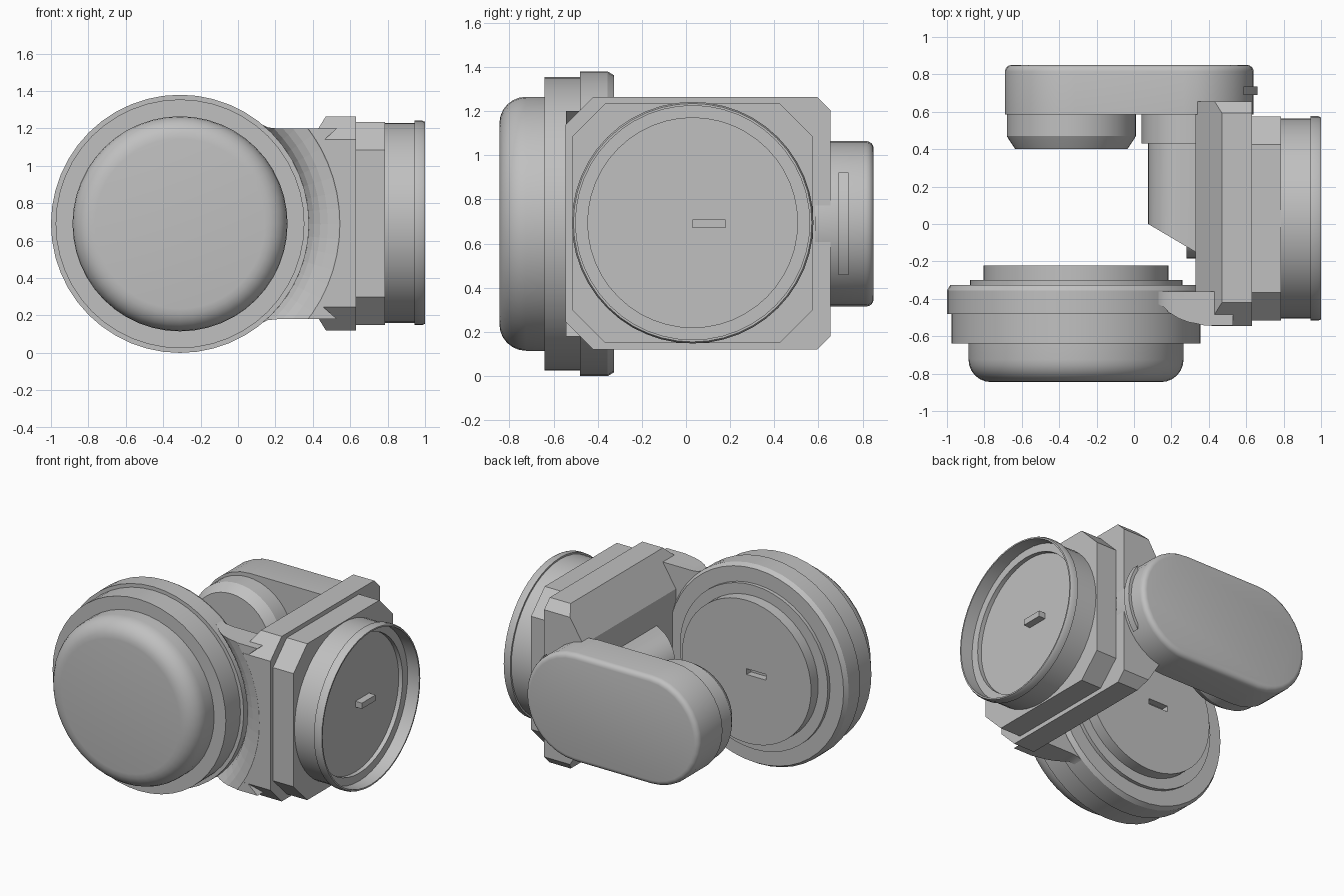
import bpy, bmesh, math

if "Cube" in bpy.data.objects:
    bpy.data.objects.remove(bpy.data.objects["Cube"])

grey = bpy.data.materials.new("light_grey")
grey.diffuse_color = (0.53, 0.53, 0.53, 1)
grey.use_nodes = True
grey.node_tree.nodes["Principled BSDF"].inputs["Base Color"].default_value = grey.diffuse_color


def finish(bm, name, helper=False, angle=25):
    bmesh.ops.remove_doubles(bm, verts=bm.verts, dist=1e-5)
    bmesh.ops.recalc_face_normals(bm, faces=bm.faces)
    me = bpy.data.meshes.new(name)
    bm.to_mesh(me)
    bm.free()
    ob = bpy.data.objects.new(name, me)
    bpy.context.collection.objects.link(ob)
    me.materials.append(grey)
    if helper:
        ob.hide_render = True
        ob.hide_set(True)
    else:
        bpy.ops.object.select_all(action='DESELECT')
        ob.select_set(True)
        bpy.context.view_layer.objects.active = ob
        bpy.ops.object.shade_smooth_by_angle(angle=math.radians(angle))
    return ob


def lathe(name, profile, axis, a, b, n=48, helper=False):
    """Revolve (radius, position) points about the x axis (a=y, b=z) or y axis (a=x, b=z)."""
    bm = bmesh.new()
    rings = []
    for r, t in profile:
        ring = []
        for i in range(n):
            u, v = a + r * math.cos(math.tau * i / n), b + r * math.sin(math.tau * i / n)
            ring.append(bm.verts.new((t, u, v) if axis == 'x' else (u, t, v)))
        rings.append(ring)
    for p, q in zip(rings, rings[1:]):
        for i in range(n):
            j = (i + 1) % n
            bm.faces.new((p[i], p[j], q[j], q[i]))
    bm.faces.new(rings[0])
    bm.faces.new(rings[-1])
    return finish(bm, name, helper)


def prism(name, pts, axis, lo, hi, helper=False, bevel=None):
    """Extrude a 2D outline: axis x -> (y,z), y -> (x,z), z -> (x,y)."""
    def place(p, t):
        return {'x': (t, p[0], p[1]), 'y': (p[0], t, p[1]), 'z': (p[0], p[1], t)}[axis]
    bm = bmesh.new()
    v0 = [bm.verts.new(place(p, lo)) for p in pts]
    v1 = [bm.verts.new(place(p, hi)) for p in pts]
    bm.faces.new(v0)
    top = bm.faces.new(v1)
    for i in range(len(pts)):
        j = (i + 1) % len(pts)
        bm.faces.new((v0[i], v0[j], v1[j], v1[i]))
    if bevel:
        bmesh.ops.recalc_face_normals(bm, faces=bm.faces)
        bmesh.ops.bevel(bm, geom=list(top.edges), offset=bevel, segments=4,
                        profile=0.5, affect='EDGES')
    return finish(bm, name, helper)


def boolean(ob, cutter, op):
    m = ob.modifiers.new(op.lower(), 'BOOLEAN')
    m.object, m.operation, m.solver = cutter, op, 'EXACT'


def box(x0, x1, z0, z1):
    return [(x0, z0), (x1, z0), (x1, z1), (x0, z1)]


def octagon(a0, a1, b0, b1, c0, c1):
    """Rectangle with corner cuts: c0 on the low-a side, c1 on the high-a side."""
    return [(a0 + c0, b0), (a1 - c1, b0), (a1, b0 + c1), (a1, b1 - c1),
            (a1 - c1, b1), (a0 + c0, b1), (a0, b1 - c0), (a0, b0 + c0)]


def arc(cx, cz, r, start, end, n=16):
    angles = [math.radians(start + (end - start) * i / n) for i in range(n + 1)]
    return [(cx + r * math.cos(t), cz + r * math.sin(t)) for t in angles]


def stadium(x0, x1, z, r):
    return arc(x1, z, r, -90, 90) + arc(x0, z, r, 90, 270)


def round_edge(r, t, rad, direction, n=6):
    """Quarter round from the side wall to an end face at position t."""
    return [(r - rad + rad * math.cos(k * math.pi / 2 / n),
             t - direction * rad + direction * rad * math.sin(k * math.pi / 2 / n))
            for k in range(n + 1)]


CX, CZ = -0.31, 0.69

# Front joint: domed cap, stepped housing and rear flange
lathe("front_cap", [(0.575, -0.6)] + round_edge(0.575, -0.845, 0.12, -1), 'y', CX, CZ)
lathe("front_housing", [(0.665, -0.64), (0.665, -0.48), (0.69, -0.48), (0.69, -0.355),
                        (0.672, -0.325), (0.568, -0.325), (0.568, -0.3), (0.5, -0.3)],
      'y', CX, CZ)
flange = lathe("rear_flange", [(0.495, -0.36), (0.495, -0.222)], 'y', CX, CZ)
slot = prism("slot_cutter", box(-0.46, -0.31, 0.67, 0.71), 'y', -0.27, -0.2, helper=True)
boolean(flange, slot, 'DIFFERENCE')

# Neck joining the front housing to the bracket, scooped around the housing
half = [(0.0, 1.305), (0.06, 1.27), (0.12, 1.225), (0.16, 1.205), (0.21, 1.2),
        (0.53, 1.2), (0.45, 1.13)]
neck = prism("neck", half + [(x, 2 * CZ - z) for x, z in reversed(half)], 'y', -0.544, -0.36)
scoop = lathe("scoop_cutter", [(0.87, -0.56), (0.85, -0.54), (0.79, -0.525), (0.75, -0.505),
                               (0.715, -0.475), (0.69, -0.43)], 'y', CX, CZ, 64, helper=True)
boolean(neck, scoop, 'DIFFERENCE')

# Bracket body: sloped profile trimmed to a corner-cut outline
body = prism("bracket_body", [(0.33, 0.345), (0.47, 0.12), (0.63, 0.12), (0.63, 1.265),
                              (0.47, 1.265), (0.33, 1.04)], 'y', -0.6, 0.7)
trim = prism("bracket_trim", octagon(-0.545, 0.655, 0.12, 1.265, 0.125, 0.062),
             'x', 0.2, 0.8, helper=True)
boolean(body, trim, 'INTERSECT')
boolean(body, scoop, 'DIFFERENCE')
prism("bracket_plate", octagon(-0.515, 0.575, 0.15, 1.235, 0.15, 0.15), 'x', 0.6, 0.787)

# Side cup with a recessed floor and key bar
lathe("side_cup", [(0.535, 0.75), (0.535, 0.945), (0.547, 0.945), (0.547, 0.985),
                   (0.54, 1.0), (0.53, 1.0), (0.53, 0.91), (0.475, 0.91), (0.475, 0.88)],
      'x', 0.03, 0.695)
prism("key_bar", box(0.03, 0.18, 0.67, 0.71), 'x', 0.87, 0.93)

# Rear arm: rounded paddle, pad, collar and stem
prism("rear_paddle", stadium(-0.315, 0.265, CZ, 0.375), 'y', 0.585, 0.85, bevel=0.035)
lathe("rear_pad", [(0.345, 0.6), (0.345, 0.47), (0.33, 0.445), (0.30, 0.4)], 'y', -0.335, CZ)
prism("arm_collar", stadium(0.28, 0.34, CZ, 0.24), 'y', 0.43, 0.62)
stem = prism("arm_stem", stadium(0.25, 0.34, CZ, 0.175), 'y', -0.3, 0.5)
cut = prism("stem_trim", [(0.0, 0.045), (0.33, -0.15), (0.5, -0.15), (0.5, 0.6), (0.0, 0.6)],
            'z', 0.2, 1.2, helper=True)
boolean(stem, cut, 'INTERSECT')
lathe("stem_foot", [(0.165, 0.28), (0.165, 0.36)], 'x', -0.02, CZ, 32)
prism("paddle_tab", arc(0.265, CZ, 0.395, -36, 36), 'y', 0.69, 0.735)
